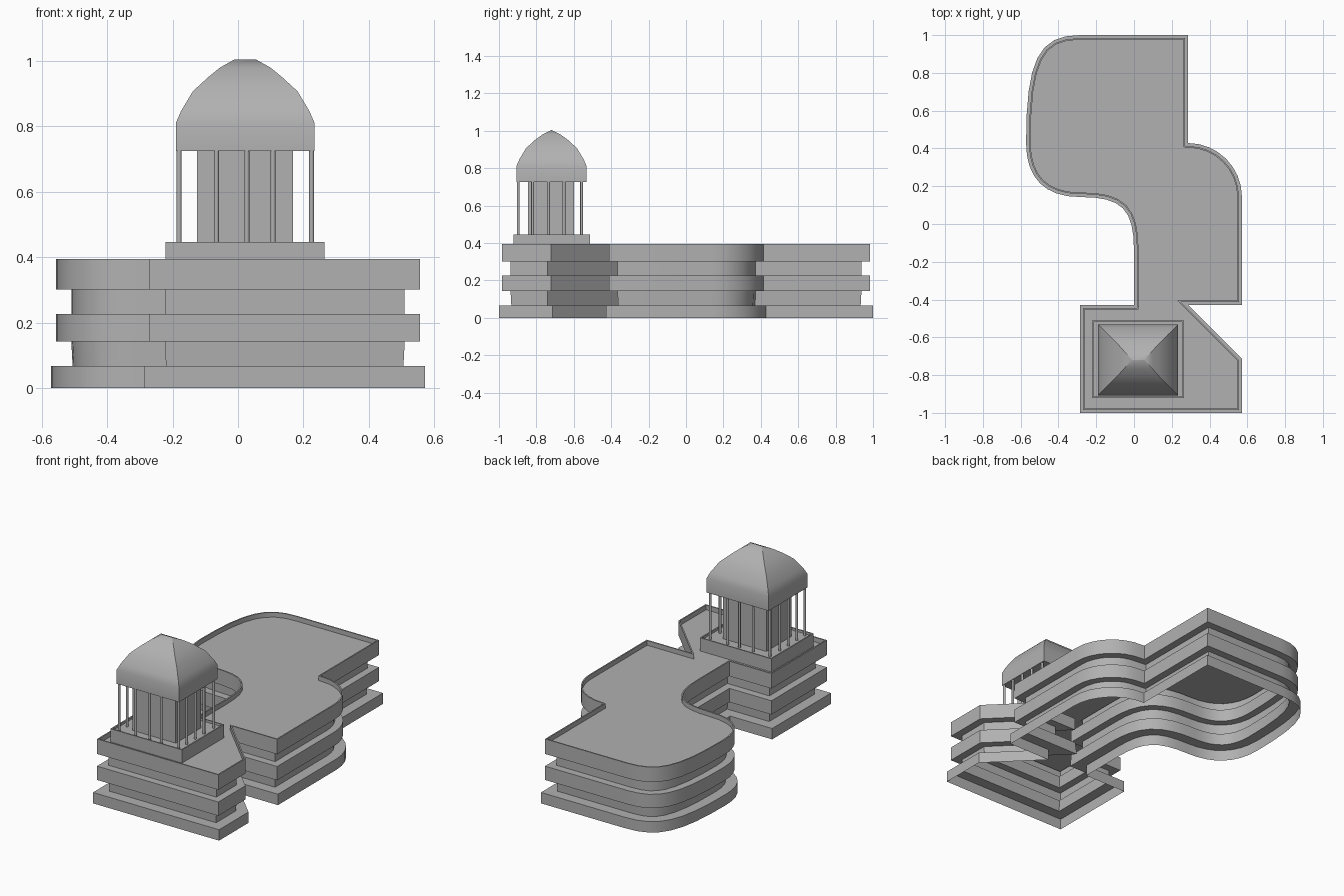
import bpy, bmesh, math
from mathutils import Vector

if "Cube" in bpy.data.objects:
    bpy.data.objects.remove(bpy.data.objects["Cube"])

grey = bpy.data.materials.new("dark_grey")
grey.diffuse_color = (0.44, 0.44, 0.44, 1)
grey.use_nodes = True
grey.node_tree.nodes["Principled BSDF"].inputs["Base Color"].default_value = grey.diffuse_color


def make_object(name, bm):
    bmesh.ops.recalc_face_normals(bm, faces=bm.faces)
    me = bpy.data.meshes.new(name)
    bm.to_mesh(me)
    bm.free()
    me.materials.append(grey)
    ob = bpy.data.objects.new(name, me)
    bpy.context.collection.objects.link(ob)
    return ob


def curve(a, corner, b, k=0.552, n=8):
    """Rounded corner from a to b, k = handle length towards the corner."""
    a, c, b = Vector(a), Vector(corner), Vector(b)
    h1, h2 = a.lerp(c, k), b.lerp(c, k)
    pts = []
    for i in range(n + 1):
        t = i / n
        s = 1 - t
        pts.append(a * s**3 + h1 * 3 * s * s * t + h2 * 3 * s * t * t + b * t**3)
    return pts


def inset(pts, d):
    """Inward mitred offset of a counter-clockwise outline."""
    out = []
    for i, p in enumerate(pts):
        e1 = (p - pts[i - 1]).normalized()
        e2 = (pts[(i + 1) % len(pts)] - p).normalized()
        n1, n2 = Vector((-e1.y, e1.x)), Vector((-e2.y, e2.x))
        out.append(p + (n1 + n2) * (d / (1 + n1.dot(n2))))
    return out


def stack(name, pts, profile, cap_bottom=False):
    """Sweep an (inset, height) profile round an outline and cap the top."""
    bm = bmesh.new()
    rings = [[bm.verts.new((p.x, p.y, z)) for p in inset(pts, d)] for d, z in profile]
    n = len(pts)
    for lo, hi in zip(rings, rings[1:]):
        for i in range(n):
            j = (i + 1) % n
            bm.faces.new((lo[i], lo[j], hi[j], hi[i]))
    caps = [bm.faces.new(rings[-1])]
    if cap_bottom:
        caps.append(bm.faces.new(rings[0][::-1]))
    bm.normal_update()
    bmesh.ops.triangulate(bm, faces=caps, ngon_method='EAR_CLIP')
    return make_object(name, bm)


def rect(x0, x1, y0, y1):
    return [Vector(p) for p in ((x0, y0), (x1, y0), (x1, y1), (x0, y1))]


# building footprint on a 1/7 unit module
u = 1 / 7
V = lambda x, y: Vector((x * u, y * u))
outline = [V(-2, -7), V(4, -7), V(4, -5), V(2, -3), V(4, -3)]
outline += curve(V(4, 1), V(4, 3), V(2, 3))
outline += [V(2, 7)]
outline += curve(V(-2, 7), V(-4, 7), V(-4, 3), 0.77)
outline += curve(V(-4, 3), V(-4, 1), V(-2, 1), 0.65)[1:]
outline += curve(V(-2, 1), V(0, 1), V(0, -1), 0.78)[1:]
outline += [V(0, -3), V(-2, -3)]

# banded floors, open underneath, with recessed roof behind a parapet
stack("banded_building", outline, [
    (0, 0), (0, 0.067), (0.066, 0.067), (0.062, 0.142), (0.016, 0.142),
    (0.016, 0.227), (0.062, 0.227), (0.062, 0.302), (0.016, 0.302),
    (0.016, 0.394), (0.024, 0.394), (0.024, 0.365)])

# tower plinth with a low rim
stack("tower_plinth", rect(-0.222, 0.265, -0.922, -0.512),
      [(0, 0.365), (0, 0.446), (0.008, 0.446), (0.008, 0.432)])

# tower core
stack("tower_core", rect(-0.126, 0.168, -0.845, -0.6), [(0, 0.43), (0, 0.73)])

# hipped dome with a short ridge
dome = stack("tower_dome", rect(-0.19, 0.234, -0.907, -0.531), [
    (0, 0.725), (0, 0.81), (0.016, 0.847), (0.052, 0.907),
    (0.1, 0.951), (0.14, 0.98), (0.1879, 1.004)], True)
for v in dome.data.vertices:
    if v.co.z > 1:
        v.co.x = 0.022 + math.copysign(0.033, v.co.x - 0.022)
    elif v.co.z > 0.97:
        v.co.x = 0.022 + (v.co.x - 0.022) * 1.06

# slender columns around the tower
xs = [-0.18, -0.066, 0.027, 0.107, 0.225]
ys = [-0.897, -0.82, -0.735, -0.652, -0.558]
spots = {(x, y) for x in xs for y in ys if x in (xs[0], xs[-1]) or y in (ys[0], ys[-1])}
bm = bmesh.new()
for x, y in sorted(spots):
    r = bmesh.ops.create_cone(bm, cap_ends=True, segments=16, radius1=0.0075,
                              radius2=0.0075, depth=0.3)
    bmesh.ops.translate(bm, verts=r["verts"], vec=(x, y, 0.58))
make_object("tower_columns", bm)

# smooth the curved walls, keep edges sharp
for ob in bpy.context.scene.objects:
    ob.select_set(True)
    bpy.context.view_layer.objects.active = ob
bpy.ops.object.shade_smooth_by_angle(angle=math.radians(30))
